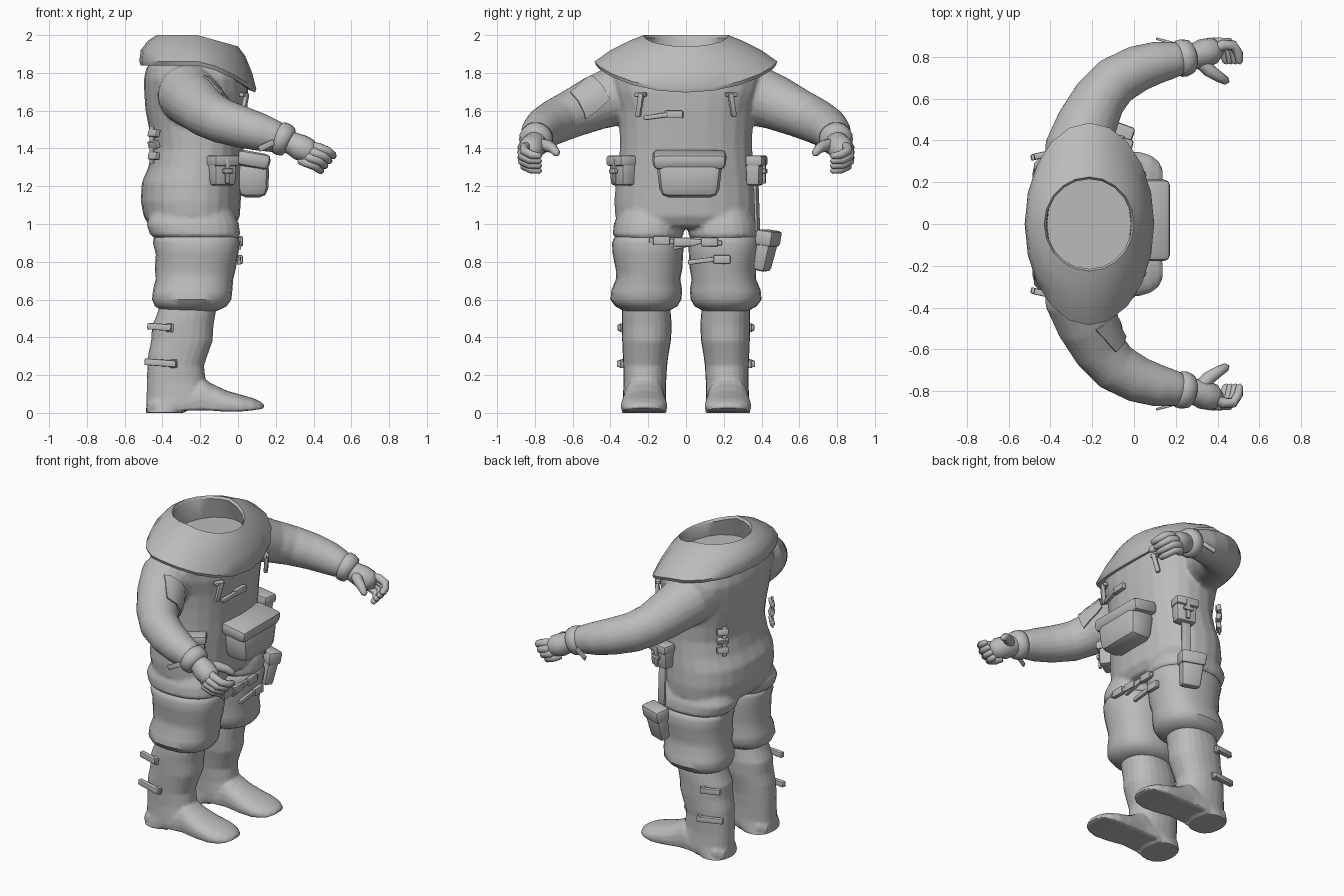
import bpy, bmesh, math
from mathutils import Vector, Matrix

if "Cube" in bpy.data.objects:
    bpy.data.objects.remove(bpy.data.objects["Cube"])

grey = bpy.data.materials.new("suit grey")
grey.diffuse_color = (0.5, 0.5, 0.5, 1)
grey.use_nodes = True
grey.node_tree.nodes["Principled BSDF"].inputs["Base Color"].default_value = grey.diffuse_color


def select(obs):
    bpy.ops.object.select_all(action='DESELECT')
    for ob in obs:
        ob.select_set(True)
    bpy.context.view_layer.objects.active = obs[0]


def finish(name, bm, angle=40):
    bmesh.ops.recalc_face_normals(bm, faces=bm.faces)
    me = bpy.data.meshes.new(name)
    bm.to_mesh(me)
    bm.free()
    ob = bpy.data.objects.new(name, me)
    bpy.context.collection.objects.link(ob)
    me.materials.append(grey)
    select([ob])
    bpy.ops.object.shade_smooth_by_angle(angle=math.radians(angle))
    return ob


def blend(obs, voxel, rounds):
    """Fuse overlapping parts into one soft cloth surface."""
    select(obs)
    bpy.ops.object.join()
    ob = obs[0]
    ob.data.remesh_voxel_size = voxel
    bpy.ops.object.voxel_remesh()
    ob.data.materials.clear()
    ob.data.materials.append(grey)
    bpy.ops.object.shade_smooth()
    mod = ob.modifiers.new("soften", 'SMOOTH')
    mod.factor, mod.iterations = 0.5, rounds


def ring(c, u, v, n=2.0, count=24):
    """Superellipse ring around c spanned by half-axes u and v."""
    out = []
    for i in range(count):
        t = math.tau * i / count
        a, b = math.cos(t), math.sin(t)
        a = math.copysign(abs(a) ** (2 / n), a)
        b = math.copysign(abs(b) ** (2 / n), b)
        out.append(Vector(c) + Vector(u) * a + Vector(v) * b)
    return out


def loft(name, rings, cap_start=True, cap_end=True, angle=40):
    bm = bmesh.new()
    loops = [[bm.verts.new(p) for p in r] for r in rings]
    for a, b in zip(loops, loops[1:]):
        for i in range(len(a)):
            j = (i + 1) % len(a)
            bm.faces.new((a[i], a[j], b[j], b[i]))
    if cap_start:
        bm.faces.new(loops[0])
    if cap_end:
        bm.faces.new(loops[-1])
    return finish(name, bm, angle)


def stack(name, rows, n=2.3):
    """Rows of z, x min, x max, y min, y max."""
    return loft(name, [ring(((a + b) / 2, (c + d) / 2, z), ((b - a) / 2, 0, 0),
                            (0, (d - c) / 2, 0), n) for z, a, b, c, d in rows])


def tube(name, pts, radii, count=16):
    pts = [Vector(p) for p in pts]
    rings = []
    for i, p in enumerate(pts):
        d = (pts[min(i + 1, len(pts) - 1)] - pts[max(i - 1, 0)]).normalized()
        u = d.cross(Vector((0, 0, 1))).normalized()
        v = u.cross(d)
        rings.append(ring(p, u * radii[i], v * radii[i], 2, count))
    return loft(name, rings, angle=60)


def box(name, c, size, rot=(0, 0, 0), taper=1.0, bevel=0.0):
    """Box rotated by degrees, bottom scaled by taper."""
    bm = bmesh.new()
    bmesh.ops.create_cube(bm, size=1)
    for v in bm.verts:
        k = taper if v.co.z < 0 else 1
        v.co = Vector((v.co.x * size[0] * k, v.co.y * size[1] * k, v.co.z * size[2]))
    if bevel:
        bmesh.ops.bevel(bm, geom=bm.edges[:], offset=bevel, segments=2, affect='EDGES', profile=0.5)
    m = Matrix.Translation(c)
    for ang, ax in zip(rot[::-1], "ZYX"):
        m = m @ Matrix.Rotation(math.radians(ang), 4, ax)
    bm.transform(m)
    return finish(name, bm)


# torso, fused below with hips and sleeves
cloth = [stack("torso", [(z, a, b, -w, w) for z, a, b, w in (
    (0.975, -.40, -.08, .22), (0.99, -.47, -.02, .34), (1.04, -.50, .01, .375), (1.12, -.515, .015, .38),
    (1.22, -.51, .02, .372), (1.30, -.475, .025, .36), (1.40, -.455, .03, .35),
    (1.50, -.47, .04, .352), (1.60, -.49, .05, .362), (1.70, -.497, .055, .395),
    (1.77, -.498, .045, .41), (1.83, -.485, .02, .38), (1.85, -.46, -.01, .34))])]


# collar yoke, dipping at the chest and open at the neck
def yoke_ring(cx, rx, ry, z, dip, power=1.5):
    pts = ring((cx, 0, z), (rx, 0, 0), (0, ry, 0), 2, 20)
    for p in pts:
        p.z -= dip * max(0, (p.x - cx) / rx) ** power
    return pts


loft("collar_yoke", [
    yoke_ring(-.21, .25, .40, 1.85, .13), yoke_ring(-.212, .302, .475, 1.838, .142),
    yoke_ring(-.213, .31, .484, 1.86, .145), yoke_ring(-.22, .295, .40, 1.92, .12),
    yoke_ring(-.22, .258, .30, 1.97, .08), yoke_ring(-.215, .215, .225, 2.0, .06, 1),
    yoke_ring(-.215, .205, .215, 1.985, .06, 1), yoke_ring(-.215, .20, .26, 1.84, .0)],
    False, False)

for s, side in ((1, "left"), (-1, "right")):
    def at(x, y, z):
        return (x, s * y, z)

    def sided(rows):
        return [(z, a, b, min(s * c, s * d), max(s * c, s * d)) for z, a, b, c, d in rows]

    # hip, joining torso to leg
    cloth.append(stack(side + "_hip", sided((
        (1.10, -.44, -.04, .05, .34), (1.00, -.485, .005, .014, .383), (.945, -.467, .012, .012, .388),
        (.925, -.44, .0, .025, .37)))))
    # baggy thigh, gathered over the knee
    stack(side + "_thigh", sided((
        (.94, -.43, -.01, .03, .365), (.925, -.447, .003, .02, .382), (.90, -.45, .01, .012, .392),
        (.84, -.435, .0, .015, .388),
        (.76, -.44, -.012, .02, .372), (.71, -.435, -.025, .03, .37), (.65, -.45, -.03, .02, .395),
        (.60, -.455, -.035, .025, .40), (.565, -.44, -.06, .045, .375), (.54, -.40, -.11, .09, .33))))
    # boot shaft
    boot = [stack(side + "_boot", sided((
        (.58, -.41, -.11, .085, .335), (.52, -.43, -.12, .08, .34), (.46, -.455, -.13, .075, .34),
        (.38, -.46, -.135, .08, .338), (.31, -.475, -.16, .092, .335), (.25, -.48, -.18, .10, .332),
        (.16, -.483, -.17, .105, .33), (.08, -.484, -.14, .105, .335), (.0, -.487, -.29, .102, .34))))]
    # boot foot with rounded toe and flat sole
    foot = []
    for x, top, w, sole in ((-.478, .07, .07, 0), (-.44, .10, .105, 0), (-.30, .14, .114, 0), (-.285, .15, .114, .012),
                            (-.19, .19, .11, .014), (-.14, .155, .114, .012), (-.06, .118, .122, .006),
                            (.02, .095, .124, .008), (.08, .078, .107, .014), (.118, .06, .078, .02),
                            (.137, .045, .04, .026)):
        r = ring((x, s * .222, top * .35), (0, w, 0), (0, 0, top * .65), 2.2, 20)
        for p in r:
            p.z = max(p.z, sole)
        foot.append(r)
    boot.append(loft(side + "_foot", foot))
    blend(boot, .009, 3)
    # calf straps and buckles
    for z, x, l in ((.455, -.415, .13), (.265, -.41, .17)):
        box(side + "_calf_strap", at(x, .335, z), (l, .03, .035), (0, 4, s * 12), bevel=.006)
        box(side + "_calf_buckle", at(x + l * .4, .325, z - .005), (.035, .05, .045), (0, 4, -s * 15), bevel=.006)
    # sleeve
    arm = [at(*p) for p in (
        (-.28, .24, 1.70), (-.265, .36, 1.685), (-.225, .48, 1.64), (-.165, .60, 1.585), (-.09, .685, 1.547),
        (.02, .745, 1.513), (.12, .775, 1.485), (.20, .787, 1.462), (.235, .79, 1.45))]
    girth = (.15, .162, .145, .128, .12, .111, .10, .085, .07)
    cloth.append(tube(side + "_sleeve", arm, girth, 20))
    # wrist cuff and tab
    tube(side + "_cuff", [at(*p) for p in ((.205, .788, 1.46), (.215, .79, 1.457), (.24, .795, 1.447),
                                           (.265, .80, 1.435), (.278, .802, 1.428))],
         (.07, .088, .09, .082, .055), 18)
    box(side + "_wrist_tab", at(.15, .875, 1.415), (.09, .012, .032), (0, -25, -s * 15), bevel=.004)
    # glove
    tube(side + "_palm", [at(*p) for p in ((.24, .795, 1.447), (.29, .803, 1.425), (.33, .815, 1.405),
                                           (.38, .83, 1.385), (.415, .84, 1.375))],
         (.058, .062, .07, .064, .035), 14)
    for i in range(4):
        dx, dz = -.022 * i, -.026 * i
        bulge = .014 * math.sin(i * 1.05)
        tube(side + "_finger", [at(*p) for p in (
            (.36 + dx * .4, .825 + bulge, 1.415 + dz), (.425 + dx, .855 + bulge, 1.405 + dz),
            (.475 + dx, .855 + bulge, 1.385 + dz), (.50 + dx, .815 + bulge, 1.365 + dz),
            (.505 + dx, .775, 1.36 + dz), (.502 + dx, .765, 1.36 + dz))],
            (.024, .026, .024, .022, .017, .007), 10)
    tube(side + "_thumb", [at(*p) for p in ((.31, .785, 1.42), (.36, .735, 1.415), (.405, .705, 1.40),
                                            (.44, .685, 1.375), (.45, .68, 1.365))],
         (.035, .032, .026, .02, .008), 10)
    # hip pouch with flap and strap
    y, t, turn = (.365, .08, 78) if s > 0 else (.335, .09, -58)
    out = Vector((math.cos(math.radians(turn)), math.sin(math.radians(turn)), 0))
    c = Vector(at(-.085, y, 1.28))
    box(side + "_hip_pouch", c, (t, .14, .15), (0, 0, turn), .9, .015)
    box(side + "_hip_pouch_flap", c + out * .008 + Vector((0, 0, .055)), (t + .012, .15, .055), (0, 0, turn), 1, .012)
    box(side + "_hip_pouch_strap", c + out * (t / 2 + .01), (.014, .025, .13), (0, 0, turn), 1, .004)
    box(side + "_hip_pouch_buckle", c + out * (t / 2 + .014), (.018, .06, .025), (0, 0, turn), 1, .005)
    # back waist buckles
    for z, tilt in ((1.48, 15), (1.42, -20), (1.36, 10)):
        box(side + "_waist_buckle", at(-.445, .255, z), (.03, .07, .04), (0, tilt, -s * 40), bevel=.006)
    box(side + "_waist_strap", at(-.455, .25, 1.42), (.012, .03, .20), (0, 0, -s * 40), bevel=.004)
    # chest loop
    box(side + "_chest_loop", at(.035, .245, 1.63), (.025, .03, .13), (s * 12, 6, s * 25), bevel=.008)
    box(side + "_chest_loop_top", at(.03, .24, 1.685), (.03, .065, .022), (0, 6, s * 25), bevel=.006)

blend(cloth, .013, 5)

# chest hose tab with buckle
box("chest_strap", (.05, -.16, 1.57), (.025, .13, .025), (8, 0, -12), bevel=.006)
box("chest_buckle", (.06, -.065, 1.58), (.03, .10, .04), (0, 0, -5), bevel=.007)

# belly pouch and overhanging flap
box("belly_pouch", (.078, .018, 1.235), (.18, .35, .19), (0, 0, 0), .88, .045)
box("belly_pouch_flap", (.08, .018, 1.34), (.185, .395, .085), (0, 10, 0), .97, .03)

# straps across the thighs
for y, z, w, tilt in ((-.10, .91, .19, -3), (.10, .905, .18, -4), (0, .89, .14, 12), (.12, .81, .22, 7)):
    box("thigh_strap", (.006, y, z), (.022, w, .026), (tilt, 0, 0), bevel=.005)
for y, z in ((-.13, .912), (-.02, .905), (.125, .905), (.19, .812)):
    box("thigh_buckle", (.012, y, z), (.028, .09, .048), bevel=.007)

# holster hanging from the left hip
box("holster_strap", (-.09, .375, 1.09), (.06, .014, .26), (2, 0, -15), bevel=.004)
box("holster", (-.09, .42, .85), (.15, .085, .20), (-12, 0, -20), .8, .02)
box("holster_flap", (-.085, .435, .925), (.165, .10, .085), (-8, 0, -20), .95, .018)

# loose cloth patch wrapped over the front of the right sleeve
bm = bmesh.new()
rows = []
for k in range(4):
    a, b = Vector(arm[2]), Vector(arm[3])
    d = (b - a).normalized()
    u = d.cross(Vector((0, 0, 1))).normalized()
    v = u.cross(d)
    f = k / 3 * 1.1 - .1
    r = girth[2] + (girth[3] - girth[2]) * f + .009
    rows.append([bm.verts.new(a + (b - a) * f + (u * math.cos(t) + v * math.sin(t)) * (r + .006 * ((k + j) % 2)))
                 for j, t in enumerate(math.radians(100 + 6 * k + g * 15) for g in range(6))])
for p, q in zip(rows, rows[1:]):
    for j in range(5):
        bm.faces.new((p[j], p[j + 1], q[j + 1], q[j]))
bmesh.ops.recalc_face_normals(bm, faces=bm.faces)
bmesh.ops.solidify(bm, geom=bm.faces[:], thickness=.009)
finish("sleeve_patch", bm)
